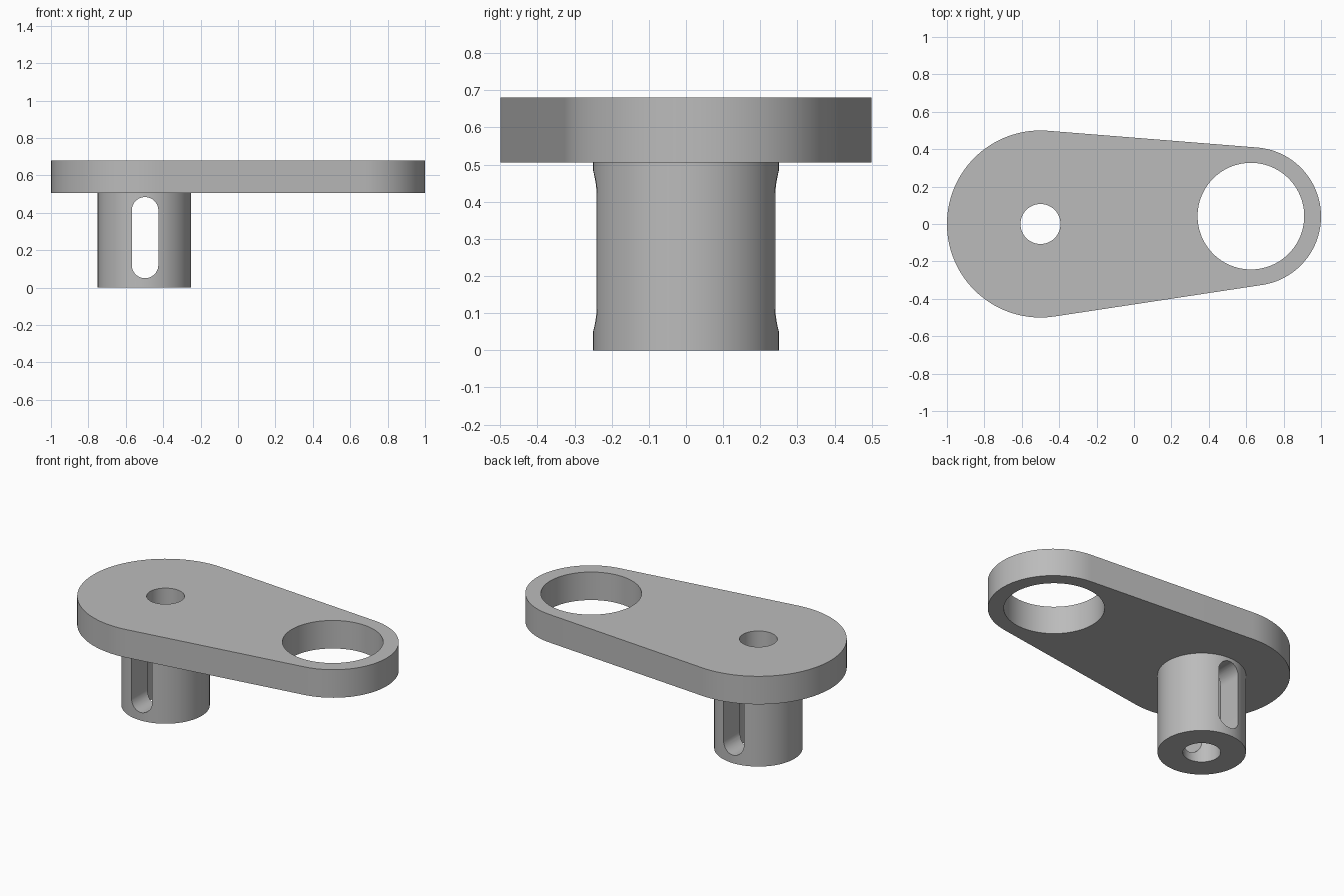
import bpy, bmesh
from math import sin, cos, pi, atan2, acos, hypot, radians
from mathutils import Matrix, Vector

cube = bpy.data.objects.get("Cube")
if cube:
    bpy.data.objects.remove(cube, do_unlink=True)

grey = bpy.data.materials.new("plain_grey")
grey.use_nodes = True
GREY = (0.5, 0.5, 0.5, 1)
grey.diffuse_color = GREY
grey.node_tree.nodes["Principled BSDF"].inputs["Base Color"].default_value = GREY

BIG, BIG_R = (-0.5, 0.0), 0.5
SMALL, SMALL_R = (0.63, 0.04), 0.37
PLATE_Z, TOP_Z = 0.505, 0.68


def arc(center, r, a0, a1, n):
    """Points along an arc, both ends included."""
    return [(center[0] + r * cos(a0 + (a1 - a0) * i / n),
             center[1] + r * sin(a0 + (a1 - a0) * i / n)) for i in range(n + 1)]


def circle(center, r, n=96):
    return arc(center, r, 0, 2 * pi, n)[:-1]


def prism(name, outline, low, high, matrix=Matrix()):
    """Closed solid from an outline, extruded from low to high."""
    bm = bmesh.new()
    face = bm.faces.new([bm.verts.new((x, y, low)) for x, y in outline])
    new = bmesh.ops.extrude_face_region(bm, geom=[face])["geom"]
    verts = [v for v in new if isinstance(v, bmesh.types.BMVert)]
    bmesh.ops.translate(bm, verts=verts, vec=Vector((0, 0, high - low)))
    bm.transform(matrix)
    bmesh.ops.recalc_face_normals(bm, faces=bm.faces)
    mesh = bpy.data.meshes.new(name)
    bm.to_mesh(mesh)
    bm.free()
    mesh.materials.append(grey)
    obj = bpy.data.objects.new(name, mesh)
    bpy.context.collection.objects.link(obj)
    return obj


def cut(obj, *cutters):
    """Subtract the cutters, then shade the curved walls smooth."""
    bpy.ops.object.select_all(action="DESELECT")
    bpy.context.view_layer.objects.active = obj
    obj.select_set(True)
    for cutter in cutters:
        mod = obj.modifiers.new("cut", "BOOLEAN")
        mod.operation, mod.solver, mod.object = "DIFFERENCE", "EXACT", cutter
        bpy.ops.object.modifier_apply(modifier=mod.name)
    bpy.ops.object.shade_smooth_by_angle(angle=radians(30))


# Arm plate: two round ends joined by their outer tangents
dx, dy = SMALL[0] - BIG[0], SMALL[1] - BIG[1]
axis = atan2(dy, dx)
spread = acos((BIG_R - SMALL_R) / hypot(dx, dy))
outline = (arc(BIG, BIG_R, axis + spread, axis + 2 * pi - spread, 72)
           + arc(SMALL, SMALL_R, axis - spread, axis + spread, 56))
plate = prism("arm_plate", outline, PLATE_Z, TOP_Z)

# Round post under the wide end
post = prism("post", circle(BIG, 0.25), 0, PLATE_Z)

# Cutters: bore through both parts, large eye, upright slot through the post
bore = prism("bore_cutter", circle(BIG, 0.107, 64), -0.1, 0.8)
eye = prism("eye_cutter", circle((0.625, 0.042), 0.285), 0.4, 0.8)
slot_outline = (arc((-0.497, 0.413), 0.071, 0, pi, 24)
                + arc((-0.497, 0.121), 0.071, pi, 2 * pi, 24))
slot = prism("slot_cutter", slot_outline, -0.4, 0.4, Matrix.Rotation(pi / 2, 4, "X"))

cut(plate, bore, eye)
cut(post, bore, slot)

for cutter in (bore, eye, slot):
    bpy.data.objects.remove(cutter, do_unlink=True)
